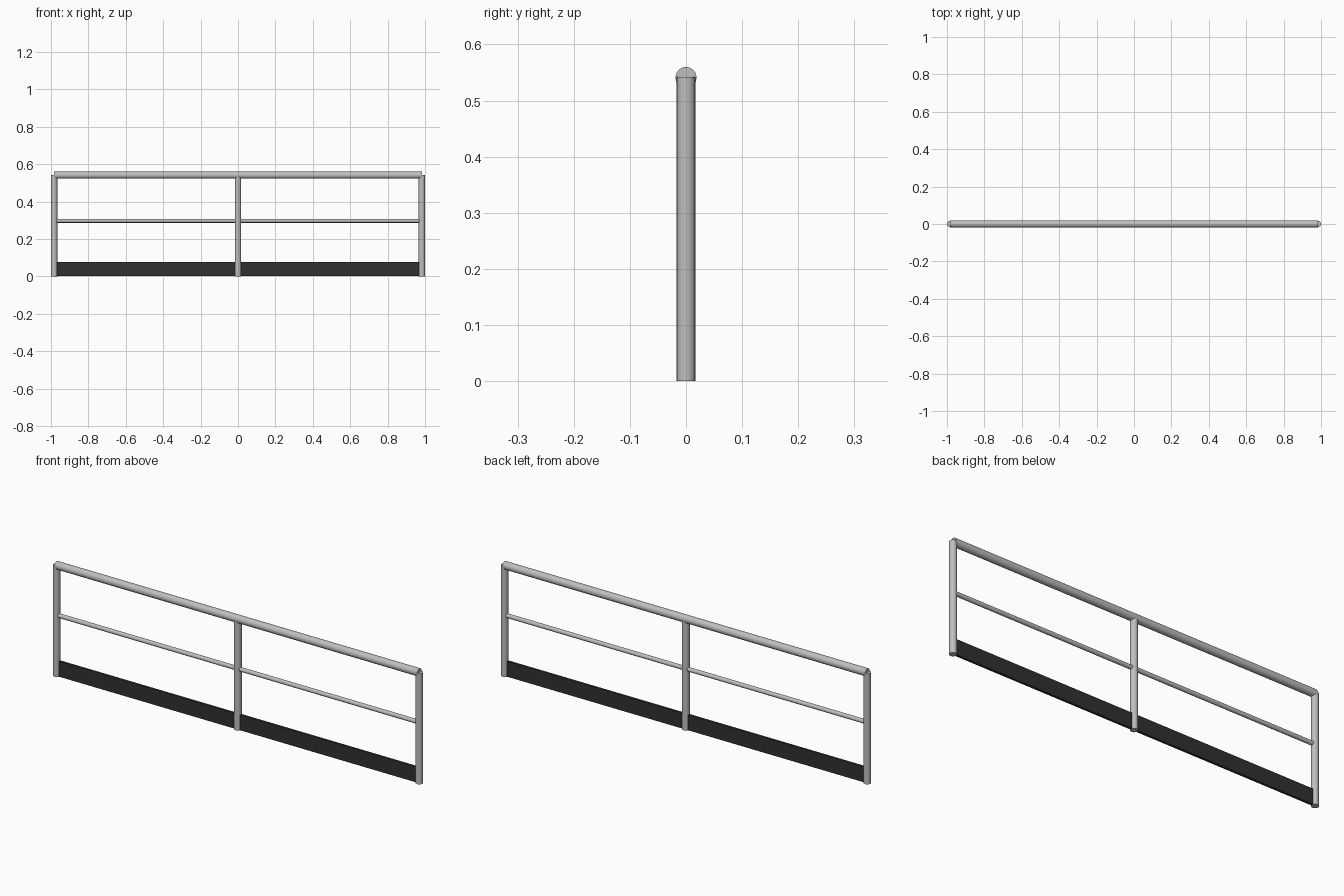
import bpy, math

if "Cube" in bpy.data.objects:
    bpy.data.objects.remove(bpy.data.objects["Cube"])


def material(name, rgb):
    m = bpy.data.materials.new(name)
    m.diffuse_color = (*rgb, 1)
    m.use_nodes = True
    m.node_tree.nodes["Principled BSDF"].inputs["Base Color"].default_value = m.diffuse_color
    return m


steel = material("galvanised steel", (0.52, 0.52, 0.53))
dark = material("dark grey", (0.03, 0.03, 0.03))


def tube(name, radius, length, loc, along_x=False, sides=16):
    rot = (0, math.pi / 2, 0) if along_x else (0, 0, 0)
    bpy.ops.mesh.primitive_cylinder_add(vertices=sides, radius=radius, depth=length,
                                        location=loc, rotation=rot)
    ob = bpy.context.object
    ob.name = name
    ob.data.materials.append(steel)
    bpy.ops.object.shade_smooth_by_angle(angle=math.radians(40))


# Three upright posts
POST_R, POST_H, POST_X = 0.017, 0.542, 0.983
for name, x in (("left_post", -POST_X), ("middle_post", 0), ("right_post", POST_X)):
    tube(name, POST_R, POST_H, (x, 0, POST_H / 2))

# Handrail over the posts and thinner middle rail
tube("top_rail", 0.019, 2 * POST_X, (0, 0, 0.541), True)
tube("middle_rail", 0.0105, 2 * POST_X, (0, 0, 0.297), True)

# Toe board between the posts at floor level
bpy.ops.mesh.primitive_cube_add(size=1, location=(0, 0, 0.0385))
board = bpy.context.object
board.name = "toe_board"
board.scale = (2 * POST_X, 0.012, 0.075)
bpy.ops.object.transform_apply(location=False, rotation=False, scale=True)
board.data.materials.append(dark)
